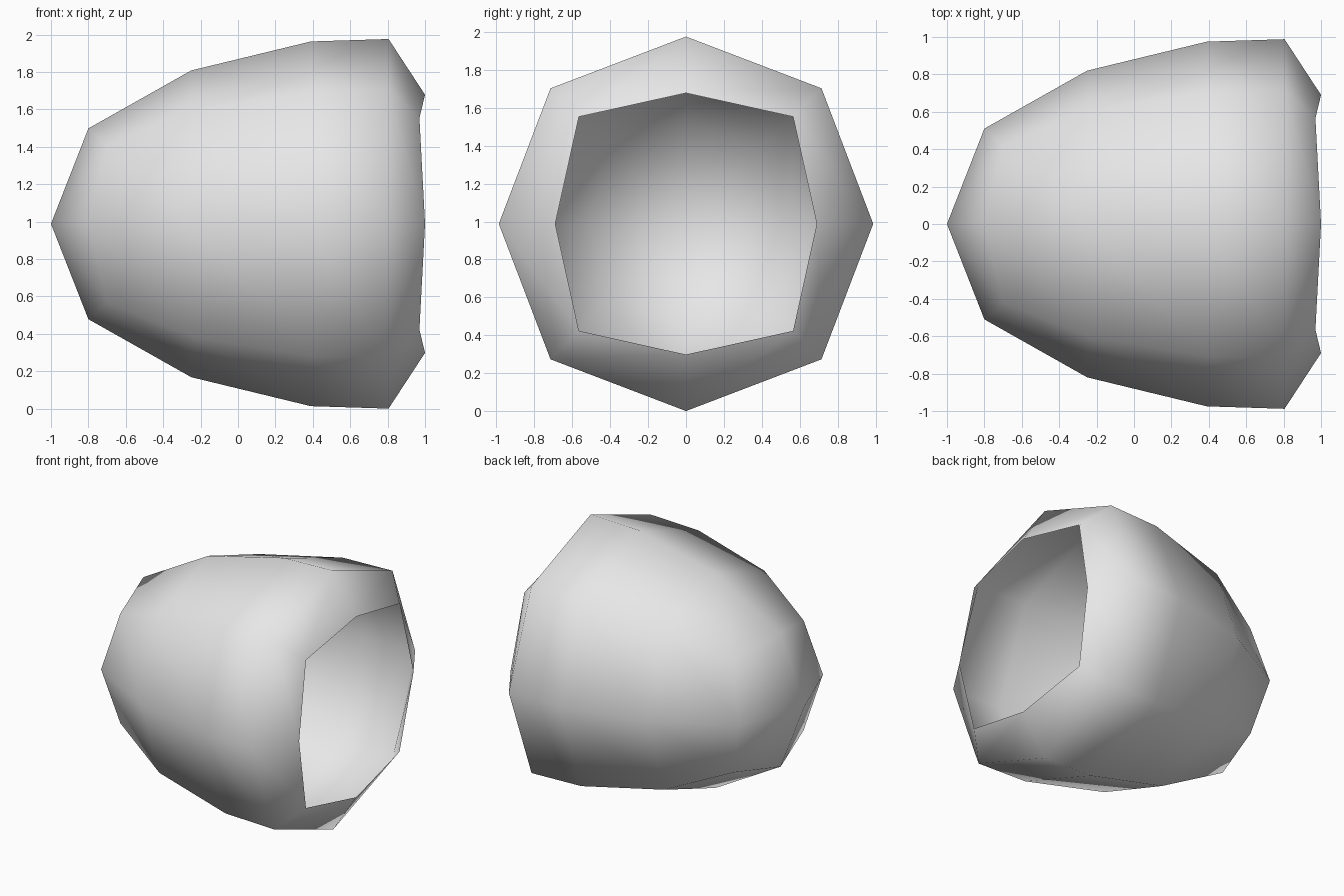
import bpy
import bmesh

cube = bpy.data.objects.get("Cube")
if cube:
    bpy.data.objects.remove(cube, do_unlink=True)

HEIGHT = 0.988  # height of the shell's axis

# Material
grey = bpy.data.materials.new("light grey")
grey.use_nodes = True
grey.diffuse_color = (0.8, 0.8, 0.8, 1)
grey.node_tree.nodes["Principled BSDF"].inputs["Base Color"].default_value = (0.8, 0.8, 0.8, 1)

# Rings from the closed tip to the open mouth:
# (x and radius of the side points, x and offset of the corner points)
RINGS = [
    (-0.80, 0.51, -0.70, 0.42),
    (-0.25, 0.82, -0.24, 0.605),
    (0.39, 0.975, 0.39, 0.707),
    (0.805, 0.988, 0.805, 0.715),
    (1.00, 0.69, 0.97, 0.565),
]
# Eight directions around the axis, alternating sides and corners
DIRECTIONS = [(1, 0), (1, 1), (0, 1), (-1, 1), (-1, 0), (-1, -1), (0, -1), (1, -1)]


def add_ring(bm, side_x, side_r, corner_x, corner_r):
    ring = []
    for dy, dz in DIRECTIONS:
        x, r = (corner_x, corner_r) if dy and dz else (side_x, side_r)
        ring.append(bm.verts.new((x, dy * r, HEIGHT + dz * r)))
    return ring


bm = bmesh.new()
rings = [add_ring(bm, *ring) for ring in RINGS]
count = len(DIRECTIONS)

# Wall of the shell
for a, b in zip(rings, rings[1:]):
    for i in range(count):
        j = (i + 1) % count
        bm.faces.new((a[i], a[j], b[j], b[i]))

# Closed tip made of four quads
tip = bm.verts.new((-1, 0, HEIGHT))
first = rings[0]
for i in range(0, count, 2):
    bm.faces.new((tip, first[(i + 2) % count], first[i + 1], first[i]))

bmesh.ops.recalc_face_normals(bm, faces=bm.faces)
# Keep the outside of the open shell facing outward
bm.normal_update()
if tip.link_faces[0].normal.x > 0:
    bmesh.ops.reverse_faces(bm, faces=bm.faces)
for face in bm.faces:
    face.smooth = True

mesh = bpy.data.meshes.new("open_shell")
bm.to_mesh(mesh)
bm.free()
mesh.materials.append(grey)
shell = bpy.data.objects.new("open_shell", mesh)
bpy.context.collection.objects.link(shell)
